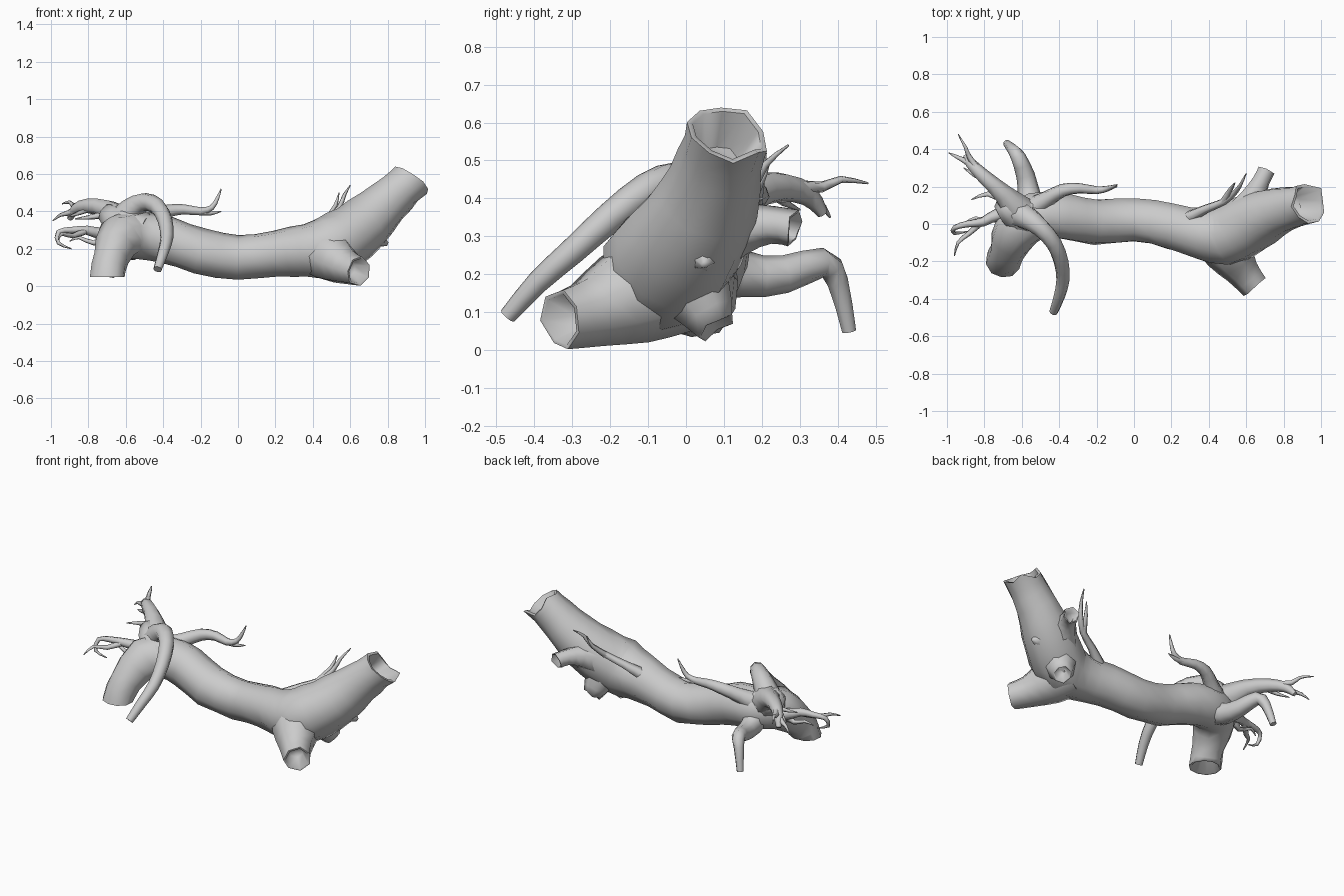
import bpy
import bmesh
import math
import random
from mathutils import Vector

random.seed(11)
default_cube = bpy.data.objects.get("Cube")
if default_cube:
    bpy.data.objects.remove(default_cube, do_unlink=True)

bark = bpy.data.materials.new("grey bark")
bark.use_nodes = True
bark.diffuse_color = (0.6, 0.6, 0.6, 1)
bark.node_tree.nodes["Principled BSDF"].inputs["Base Color"].default_value = bark.diffuse_color


def smooth_path(points, steps):
    """Catmull-Rom path through (x, y, z, radius) points given in hundredths."""
    pts = [Vector(p) / 100 for p in points]
    pts = [pts[0] * 2 - pts[1]] + pts + [pts[-1] * 2 - pts[-2]]
    path = []
    for a, b, c, d in zip(pts, pts[1:], pts[2:], pts[3:]):
        for i in range(steps):
            t = i / steps
            path.append(b + (c - a) * (t / 2)
                        + (a * 2 - b * 5 + c * 4 - d) * (t * t / 2)
                        + (b * 3 - a - c * 3 + d) * (t ** 3 / 2))
    return path + [pts[-2]]


def limb(name, points, sides=6, steps=2, hollow_start=False, hollow_end=False,
         jagged=0.0, rough=0.0, flat_start=None):
    path = smooth_path(points, steps)
    centres = [p.xyz for p in path]
    last = len(path) - 1
    bm = bmesh.new()
    rings = []
    normal = None
    for i, p in enumerate(path):
        tangent = (centres[min(i + 1, last)] - centres[max(i - 1, 0)]).normalized()
        if normal is None:
            normal = tangent.orthogonal()
        normal = (normal - tangent * normal.dot(tangent)).normalized()
        side = tangent.cross(normal)
        ring = []
        for k in range(sides):
            a = math.tau * k / sides
            r = p.w * (1 + random.uniform(-rough, rough))
            co = p.xyz + (normal * math.cos(a) + side * math.sin(a)) * r
            if i == last:
                co += tangent * random.uniform(-jagged, jagged)
            if i == 0 and flat_start is not None:
                co.z = flat_start
            ring.append(bm.verts.new(co))
        rings.append(ring)

    def bridge(first, second):
        for k in range(sides):
            n = (k + 1) % sides
            bm.faces.new((first[k], first[n], second[n], second[k]))

    def close(ring, inward, hollow, radius):
        # A broken end gets a thin rim and a tapering cavity
        if hollow:
            mid = sum((v.co for v in ring), Vector()) / sides
            for scale, depth in ((0.86, 0), (0.6, 1)):
                inner = [bm.verts.new(mid + (v.co - mid) * scale + inward * depth * radius)
                         for v in ring]
                bridge(ring, inner)
                ring = inner
        bm.faces.new(ring)

    for first, second in zip(rings, rings[1:]):
        bridge(first, second)
    close(rings[0], (centres[1] - centres[0]).normalized(), hollow_start, path[0].w)
    close(rings[-1], (centres[-2] - centres[-1]).normalized(), hollow_end, path[-1].w)
    bmesh.ops.recalc_face_normals(bm, faces=bm.faces)
    mesh = bpy.data.meshes.new(name)
    bm.to_mesh(mesh)
    bm.free()
    mesh.materials.append(bark)
    obj = bpy.data.objects.new(name, mesh)
    bpy.context.collection.objects.link(obj)
    bpy.ops.object.select_all(action="DESELECT")
    obj.select_set(True)
    bpy.context.view_layer.objects.active = obj
    bpy.ops.object.shade_smooth_by_angle(angle=math.radians(76))
    return obj


# Trunk, from the downturned foot to the raised broken end
limb("trunk", [(-70, -20, 5, 9.5), (-68, -15, 15, 9.5), (-63, -3, 26, 12.5), (-53, 4, 27, 13),
               (-38, 4, 25, 12.5), (-20, 1, 18.5, 12.3), (0, 2, 15, 12), (20, -1, 17.5, 12.5),
               (36, -5, 19, 14), (49, -6, 21, 16.5), (62, 0, 29, 16), (74, 6, 39.5, 13.5),
               (85, 9, 50, 11.5), (93, 11, 57, 11)],
     sides=10, hollow_start=True, hollow_end=True, jagged=0.04, rough=0.04, flat_start=0.05)

# Broken stubs around the fork
limb("front_stub", [(45, -4, 19, 15), (51, -15, 14.5, 13.5), (58, -25, 10, 9.5),
                    (64.5, -33, 8, 8)],
     sides=7, hollow_end=True, jagged=0.01)
limb("back_stub", [(58, 4, 28, 11), (64, 15, 32, 7), (68, 23, 33, 5), (71, 29, 32, 5)],
     hollow_end=True, jagged=0.015)
limb("low_stub", [(56, -2, 22, 13), (58, 4, 13, 9), (60, 8, 6, 5.5)],
     sides=7, hollow_end=True, jagged=0.01)
limb("side_splinter", [(65, 2, 29, 11), (73, 4, 25.5, 6), (80, 5, 22.5, 1)])

# Crown of thick roots at the foot end
limb("crown", [(-52, 3, 28, 12), (-62, 5, 33, 10), (-70, 12, 39, 6)], sides=8)
limb("arched_root", [(-63, 6, 34, 8), (-57, 3, 41, 6.5), (-50, -2, 45, 5), (-43, -10, 42.5, 4.5),
                     (-39, -20, 35, 4), (-38, -30, 26, 3.5), (-40, -39, 18, 3),
                     (-43, -47, 9, 2.3)], sides=8)
limb("hanging_root", [(-54, 4, 26, 10), (-56, 15, 20, 6.3), (-58, 26, 20, 5), (-62, 36, 23, 4),
                      (-65, 40, 18, 3), (-68, 43, 5, 2)], sides=8)
limb("raised_root", [(-60, 5, 33, 10), (-70, 16, 41, 5.5), (-80, 25, 43, 4), (-87, 32, 41, 3),
                     (-90, 36, 36, 1.5)], sides=7)
limb("back_root", [(-56, 7, 31, 7), (-47, 13, 36, 4.5), (-38, 18, 40, 3.6), (-29, 19, 41, 2.8),
                   (-20, 18, 40, 2.2), (-14, 19, 42, 1.5), (-11, 20, 47, 1), (-9, 21, 52, 0.3)],
     sides=7)
limb("side_root", [(-64, 4, 28, 6), (-73, 5, 28, 3.5), (-81, 1, 30, 2.5), (-89, 0, 30, 1.8),
                   (-96, -2, 29, 1.4), (-96, -5, 23, 1), (-89, -4, 20, 0.3)])

# Thin twigs
twigs = {
    "raised_twig_a": [(-82, 27, 43, 2.5), (-88, 36, 43, 1.5), (-90, 41, 45, 1), (-94, 48, 44, 0.3)],
    "raised_twig_b": [(-84, 30, 42, 2.5), (-91, 34, 39, 1.5), (-95, 36, 38, 1), (-99, 38, 35, 0.3)],
    "raised_twig_c": [(-78, 23, 42, 2), (-85, 26, 39, 1.2), (-91, 30, 37, 0.3)],
    "raised_twig_d": [(-68, 12, 39, 2.5), (-78, 16, 37, 1.5), (-87, 13, 36, 0.3)],
    "side_twig_a": [(-80, 2, 30, 2), (-88, -5, 27, 1.5), (-94, -10, 28, 1), (-96, -17, 25, 0.3)],
    "side_twig_b": [(-70, 4, 28, 3), (-77, 2, 23, 1.5), (-85, 3, 26, 1), (-90, 1, 24, 0.3)],
    "back_twig": [(-22, 18, 40, 2), (-15, 19, 39, 1.3), (-9, 20, 40, 0.3)],
    "fork_twig": [(26, 2, 24, 4), (38, 8, 31, 2.5), (48, 12, 36, 2), (54, 17, 42, 1.5),
                  (57, 21, 49, 1), (60, 27, 54, 0.3)],
    "fork_side_twig": [(48, 12, 36, 2), (52, 19, 43, 1.2), (54, 22, 50, 0.3)],
}
for twig_name, twig_points in twigs.items():
    limb(twig_name, twig_points, sides=5)
